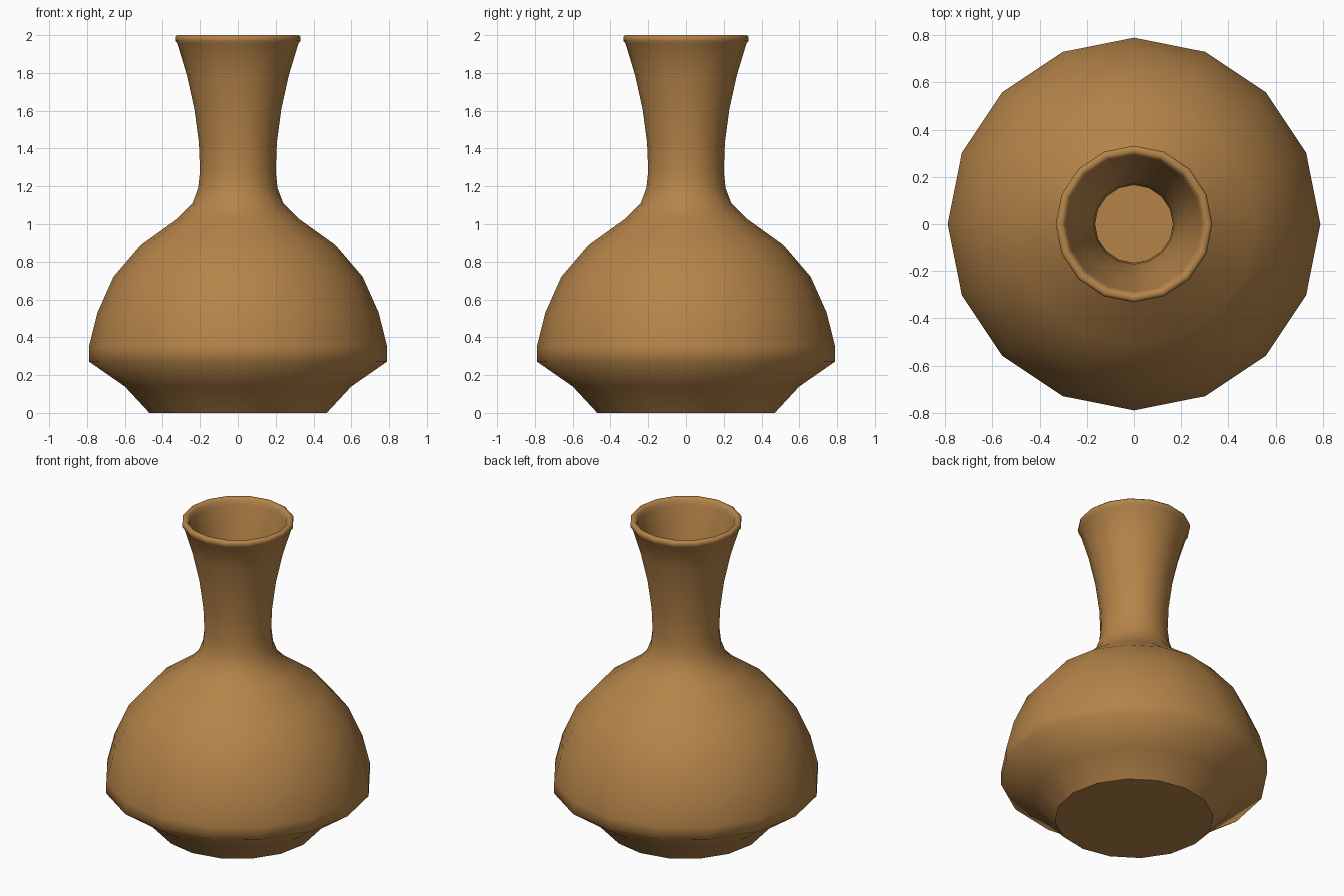
import bpy
import bmesh
from math import radians
from mathutils import Matrix

cube = bpy.data.objects.get("Cube")
if cube:
    bpy.data.objects.remove(cube, do_unlink=True)

SIDES = 16

# One warm clay colour
clay = bpy.data.materials.new("warm_clay")
clay.use_nodes = True
colour = (0.46, 0.23, 0.066, 1)
clay.diffuse_color = colour
bsdf = next(n for n in clay.node_tree.nodes if n.type == 'BSDF_PRINCIPLED')
bsdf.inputs["Base Color"].default_value = colour
bsdf.inputs["Roughness"].default_value = 0.8

# Outer wall (radius, height): foot, shoulder band, belly, neck, rolled lip
outer = [(0.47, 0), (0.60, 0.14), (0.79, 0.272), (0.79, 0.35), (0.745, 0.53),
         (0.66, 0.72), (0.515, 0.89), (0.32, 1.03), (0.24, 1.11), (0.21, 1.19),
         (0.2, 1.28), (0.206, 1.43), (0.23, 1.61), (0.27, 1.79), (0.32, 1.955),
         (0.332, 1.97), (0.332, 1.99), (0.322, 2.0)]
# Inner wall, from the lip down to the cavity floor
inner = [(0.305, 2.0), (0.292, 1.985), (0.285, 1.955), (0.235, 1.79),
         (0.195, 1.61), (0.171, 1.43), (0.165, 1.28), (0.175, 1.18),
         (0.21, 1.09), (0.3, 1.0), (0.485, 0.865), (0.625, 0.7),
         (0.705, 0.52), (0.75, 0.345), (0.75, 0.295), (0.58, 0.175), (0.48, 0.05)]


def lathe(name, profile):
    """Turn a profile about z and cap both ends with flat discs."""
    bm = bmesh.new()
    rings = []
    for r, z in profile:
        ring = bmesh.ops.create_circle(bm, segments=SIDES, radius=r,
                                       matrix=Matrix.Translation((0, 0, z)))
        rings.append(ring["verts"])
    for a, b in zip(rings, rings[1:]):
        for i in range(SIDES):
            j = (i + 1) % SIDES
            bm.faces.new((a[i], a[j], b[j], b[i]))
    caps = [bm.faces.new(rings[0]), bm.faces.new(rings[-1])]
    bmesh.ops.recalc_face_normals(bm, faces=bm.faces)
    for face in bm.faces:
        face.smooth = True
    for cap in caps:
        cap.smooth = False
        for edge in cap.edges:
            edge.smooth = False
    mesh = bpy.data.meshes.new(name)
    bm.to_mesh(mesh)
    bm.free()
    mesh.materials.append(clay)
    obj = bpy.data.objects.new(name, mesh)
    bpy.context.collection.objects.link(obj)
    return obj


lathe("vase_body", outer + inner)
